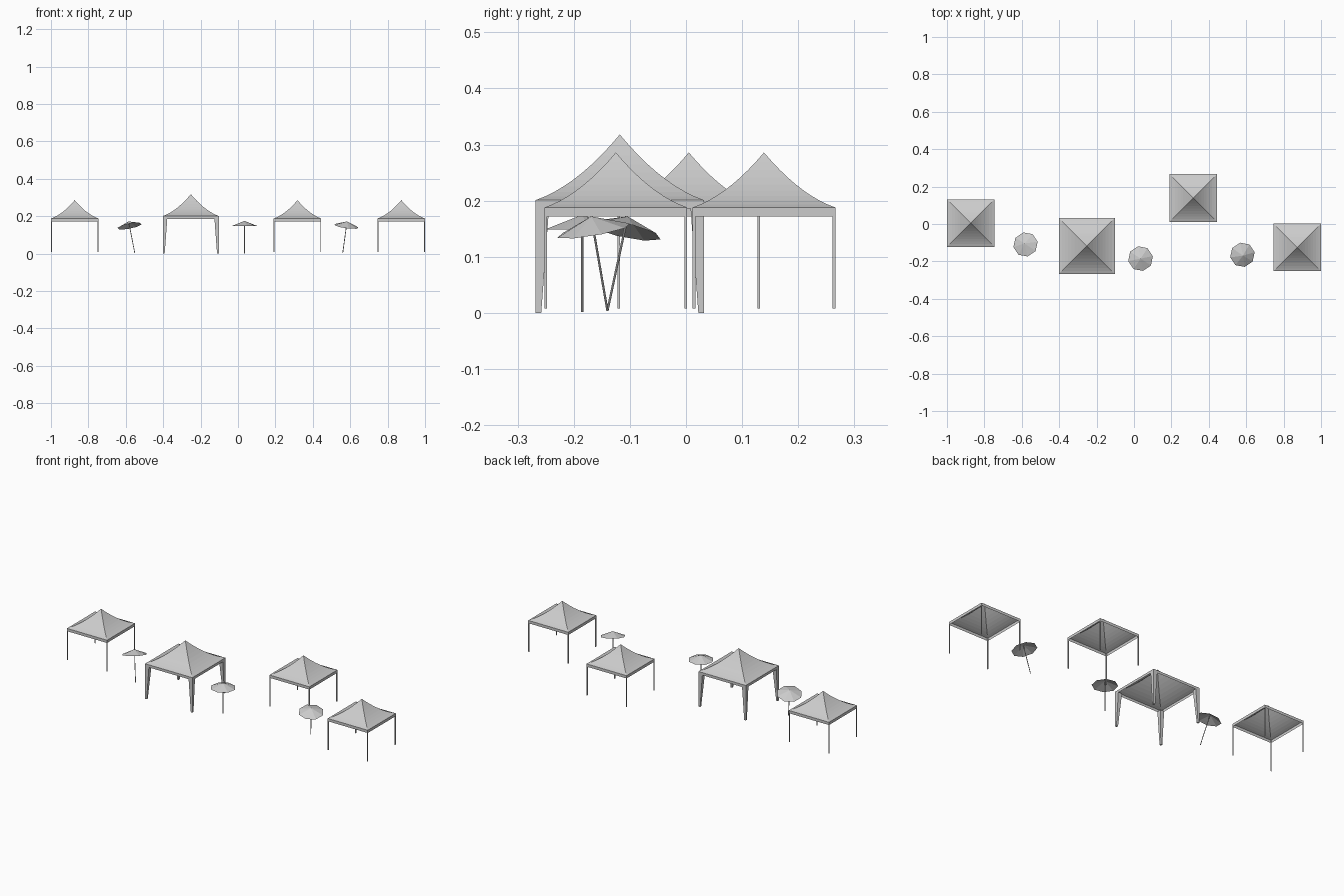
import bpy
import bmesh
import math
from mathutils import Vector

if "Cube" in bpy.data.objects:
    bpy.data.objects.remove(bpy.data.objects["Cube"], do_unlink=True)

canvas = bpy.data.materials.new("light_grey")
canvas.use_nodes = True
GREY = (0.6, 0.6, 0.6, 1)
canvas.diffuse_color = GREY
canvas.node_tree.nodes["Principled BSDF"].inputs["Base Color"].default_value = GREY


def finish(name, bm, location):
    mesh = bpy.data.meshes.new(name)
    bm.to_mesh(mesh)
    bm.free()
    mesh.materials.append(canvas)
    obj = bpy.data.objects.new(name, mesh)
    obj.location = location
    bpy.context.collection.objects.link(obj)
    return obj


def square(bm, half, z):
    return [bm.verts.new((sx * half, sy * half, z))
            for sx, sy in ((-1, -1), (1, -1), (1, 1), (-1, 1))]


def bridge(bm, low, high):
    n = len(low)
    for i in range(n):
        j = (i + 1) % n
        bm.faces.new((low[i], low[j], high[j], high[i]))


def tent_cover(name, x, y, half, hem, eave, peak, bands=9):
    """Hanging valance plus a pyramid roof that sags inward, open below."""
    bm = bmesh.new()
    ring = square(bm, half, hem)
    for i in range(bands):
        t = i / bands
        z = eave + (peak - eave) * (0.45 * t + 0.55 * t * t)
        upper = square(bm, half * (1 - t), z)
        bridge(bm, ring, upper)
        ring = upper
    tip = bm.verts.new((0, 0, peak))
    for i in range(4):
        bm.faces.new((ring[i], ring[(i + 1) % 4], tip))
    finish(name, bm, (x, y, 0))


def corner_legs(name, x, y, half, foot, top, foot_width, top_width):
    """Four square legs whose outer faces stay flush with the valance."""
    for sx, side in ((-1, "right"), (1, "left")):
        for sy, end in ((-1, "front"), (1, "back")):
            bm = bmesh.new()
            rings = []
            for z, w in ((foot, foot_width), (top, top_width)):
                ring = square(bm, w / 2, z)
                shift = half - w / 2
                bmesh.ops.translate(bm, verts=ring, vec=(sx * shift, sy * shift, 0))
                rings.append(ring)
            bridge(bm, *rings)
            bm.faces.new(rings[0][::-1])
            bm.faces.new(rings[1])
            finish(f"{name}_{end}_{side}_leg", bm, (x, y, 0))


def parasol(name, base, apex, radius=0.067, height=0.026, turn=0.2):
    """Eight-sided open canopy on a thin pole, leaning from base to apex."""
    base, apex = Vector(base), Vector(apex)
    axis = apex - base
    lean = Vector((0, 0, 1)).rotation_difference(axis)

    bm = bmesh.new()
    tip = bm.verts.new((0, 0, 0))
    rim = [bm.verts.new((radius * math.cos(turn + i * math.tau / 8),
                         radius * math.sin(turn + i * math.tau / 8), -height))
           for i in range(8)]
    for i in range(8):
        bm.faces.new((rim[i], rim[(i + 1) % 8], tip))
    top = finish(f"{name}_canopy", bm, apex)

    bm = bmesh.new()
    length = axis.length - 0.003
    bmesh.ops.create_cone(bm, cap_ends=True, segments=8, radius1=0.002,
                          radius2=0.002, depth=length)
    bmesh.ops.translate(bm, verts=bm.verts, vec=(0, 0, length / 2))
    pole = finish(f"{name}_pole", bm, base)
    for obj in (top, pole):
        obj.rotation_mode = "QUATERNION"
        obj.rotation_quaternion = lean


# Three small tents on thin posts
for name, x, y in (("west_tent", -0.873, 0.005),
                   ("rear_tent", 0.318, 0.139),
                   ("east_tent", 0.873, -0.125)):
    tent_cover(f"{name}_cover", x, y, 0.127, 0.172, 0.188, 0.286)
    corner_legs(name, x, y, 0.127, 0.008, 0.186, 0.0045, 0.0045)

# Large tent on tapered legs
tent_cover("large_tent_cover", -0.252, -0.118, 0.15, 0.186, 0.201, 0.318)
corner_legs("large_tent", -0.252, -0.118, 0.15, 0, 0.188, 0.01, 0.024)

# Parasols
parasol("west_parasol", (-0.552, -0.14, 0.004), (-0.585, -0.104, 0.172))
parasol("middle_parasol", (0.035, -0.185, 0.002), (0.035, -0.185, 0.175))
parasol("east_parasol", (0.56, -0.14, 0.004), (0.583, -0.169, 0.172))
